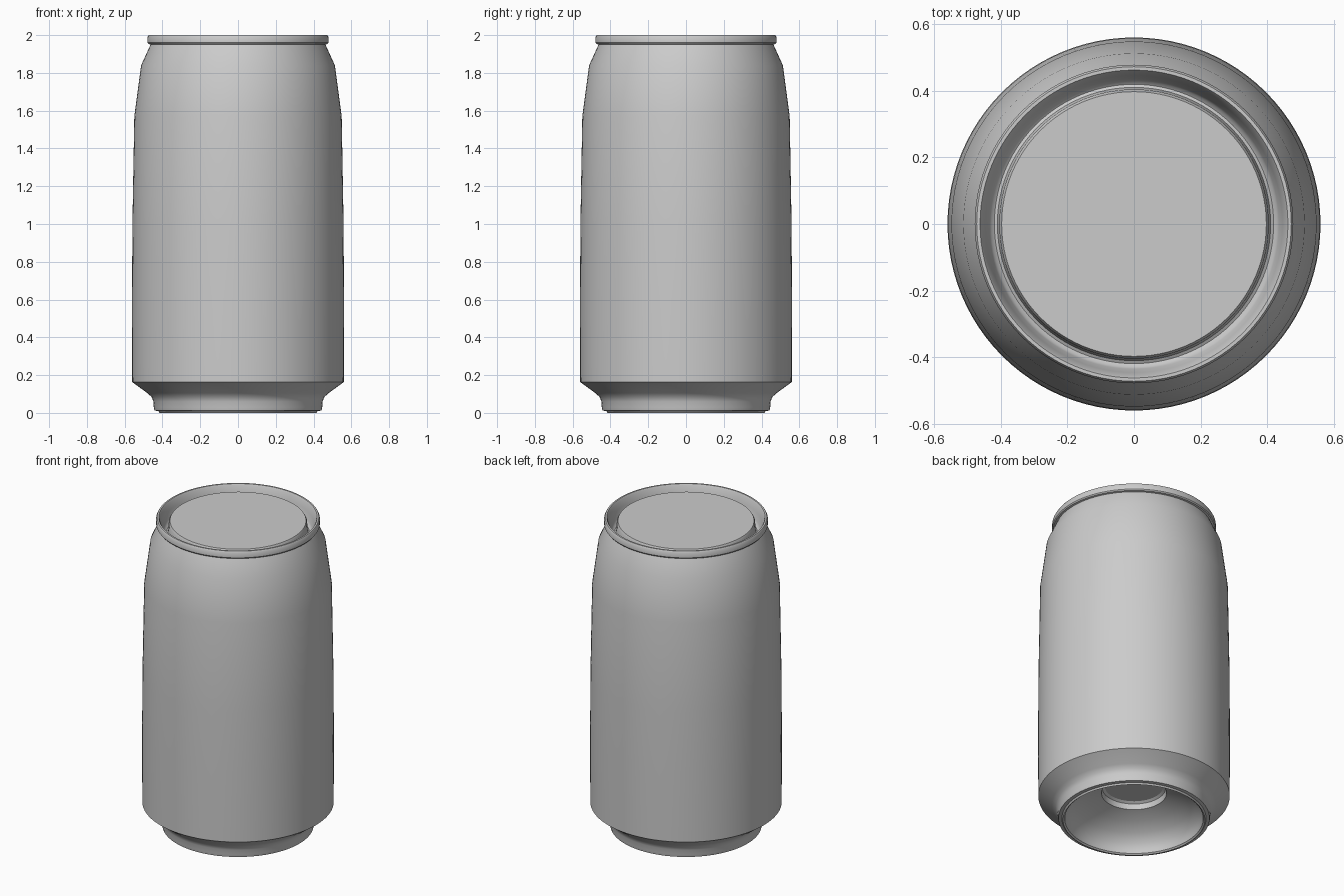
import bpy, bmesh, math

SEGMENTS = 96

cube = bpy.data.objects.get("Cube")
if cube:
    bpy.data.objects.remove(cube)

aluminium = bpy.data.materials.new("plain aluminium grey")
aluminium.use_nodes = True
grey = (0.6, 0.6, 0.6, 1)
aluminium.diffuse_color = grey
aluminium.node_tree.nodes["Principled BSDF"].inputs["Base Color"].default_value = grey


def lathe(name, profile):
    """Spin a (radius, height) profile about the z axis."""
    bm = bmesh.new()
    verts = [bm.verts.new((r, 0, z)) for r, z in profile]
    edges = [bm.edges.new(pair) for pair in zip(verts, verts[1:])]
    bmesh.ops.spin(bm, geom=verts + edges, cent=(0, 0, 0), axis=(0, 0, 1),
                   angle=math.tau, steps=SEGMENTS, use_duplicate=False)
    bmesh.ops.remove_doubles(bm, verts=bm.verts, dist=0.0002)
    bmesh.ops.recalc_face_normals(bm, faces=bm.faces)
    mesh = bpy.data.meshes.new(name)
    bm.to_mesh(mesh)
    bm.free()
    # Profiles run bottom to top on the outside, so the normals must point out
    mesh.materials.append(aluminium)
    obj = bpy.data.objects.new(name, mesh)
    bpy.context.collection.objects.link(obj)
    bpy.ops.object.select_all(action="DESELECT")
    obj.select_set(True)
    bpy.context.view_layer.objects.active = obj
    bpy.ops.object.shade_smooth_by_angle(angle=math.radians(32))
    return obj


# Underside: central recess, domed floor and foot ring
base = [(0, 0.225), (0.17, 0.225), (0.185, 0.215), (0.19, 0.18), (0.205, 0.175),
        (0.27, 0.15), (0.34, 0.11), (0.385, 0.065), (0.40, 0.03), (0.405, 0.008),
        (0.415, 0), (0.422, 0.01), (0.442, 0.012), (0.446, 0.03), (0.448, 0.06),
        (0.458, 0.085), (0.48, 0.105)]
# Side wall with the tapered shoulder
wall = [(0.56, 0.163), (0.561, 0.6), (0.559, 1.0), (0.549, 1.57),
        (0.513, 1.84), (0.463, 1.95)]
# Rolled rim
rim = [(0.474, 1.953), (0.479, 1.96), (0.479, 1.99), (0.473, 2.0), (0.463, 2.0),
       (0.457, 1.99)]
# Lid: sloping inner wall, groove and raised centre panel
lid = [(0.447, 1.95), (0.436, 1.91), (0.43, 1.897), (0.42, 1.89), (0.411, 1.895),
       (0.407, 1.91), (0.405, 1.965), (0.398, 1.978), (0, 1.978)]

lathe("can_body", base + wall + rim + lid)
